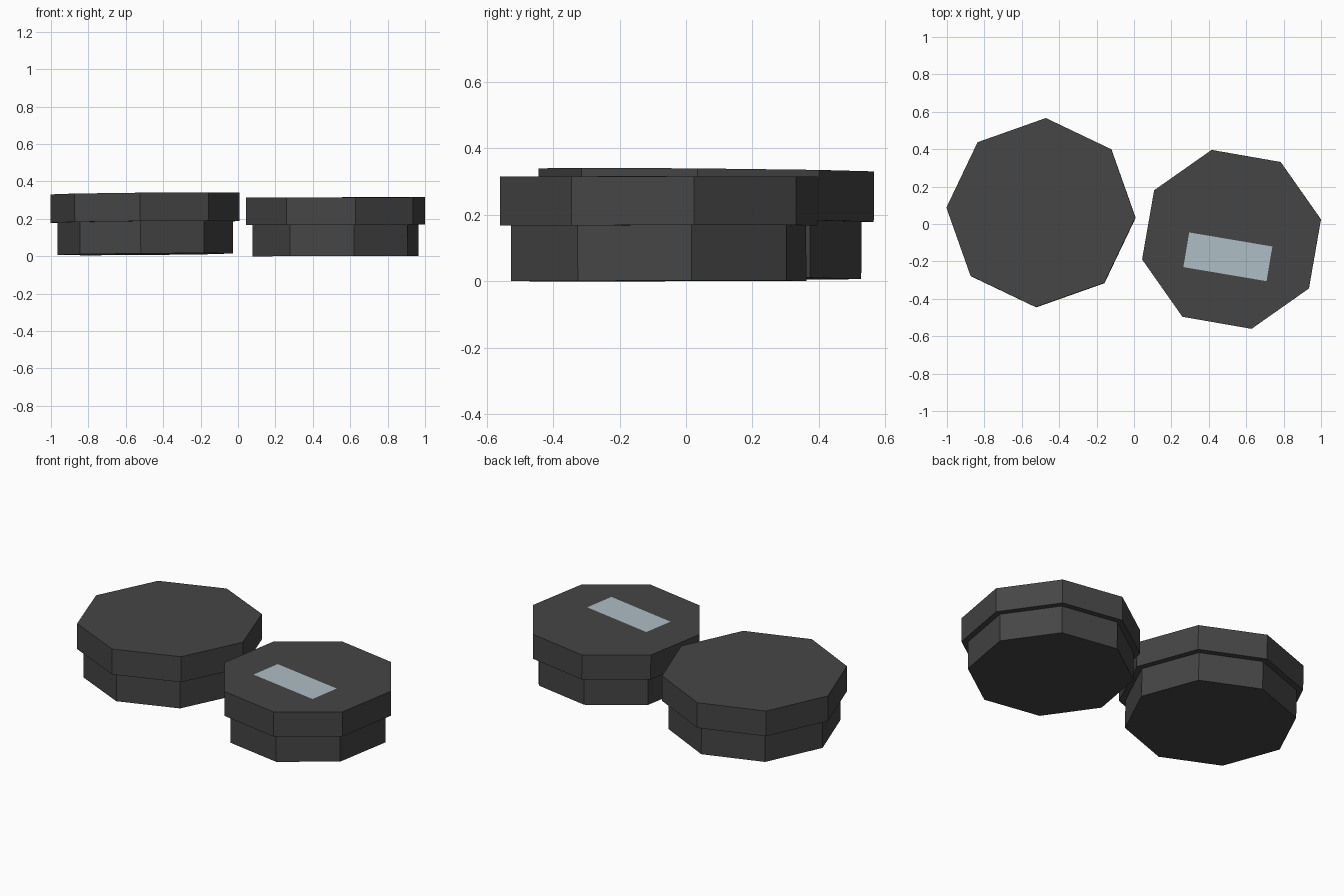
import bpy
import bmesh
from math import radians
from mathutils import Matrix, Vector

if "Cube" in bpy.data.objects:
    bpy.data.objects.remove(bpy.data.objects["Cube"])


def material(name, colour):
    m = bpy.data.materials.new(name)
    m.diffuse_color = (*colour, 1)
    m.use_nodes = True
    m.node_tree.nodes["Principled BSDF"].inputs["Base Color"].default_value = m.diffuse_color
    return m


BLACK = material("dark_plastic", (0.06, 0.06, 0.06))
PALE = material("pale_label", (0.42, 0.51, 0.55))


def finish(name, bm, mat, frame):
    bm.transform(frame)
    mesh = bpy.data.meshes.new(name)
    bm.to_mesh(mesh)
    bm.free()
    mesh.materials.append(mat)
    bpy.context.collection.objects.link(bpy.data.objects.new(name, mesh))


def octagon_prism(name, radius, z0, z1, turn, frame):
    bm = bmesh.new()
    bmesh.ops.create_cone(bm, cap_ends=True, segments=8, radius1=radius,
                          radius2=radius, depth=z1 - z0)
    # align the first corner with local +x, then turn
    first = min(bm.verts, key=lambda v: abs(v.co.y) - v.co.x)
    angle = Vector((1, 0)).angle_signed(first.co.xy)
    place = Matrix.Translation((0, 0, (z0 + z1) / 2)) @ Matrix.Rotation(turn + angle, 4, "Z")
    bm.transform(place)
    finish(name, bm, BLACK, frame)


def label_plate(name, centre, size, z, turn, mat, frame):
    bm = bmesh.new()
    bmesh.ops.create_grid(bm, x_segments=1, y_segments=1, size=0.5)
    bm.transform(Matrix.Translation((*centre, z)) @ Matrix.Rotation(turn, 4, "Z")
                 @ Matrix.Diagonal((*size, 1, 1)))
    finish(name, bm, mat, frame)


def jar(side, centre, z, slope, scale, turn, label_at, label_turn, label_mat):
    # slope leans the whole jar very slightly
    normal = Vector((-slope[0], -slope[1], 1)).normalized()
    lean = Vector((0, 0, 1)).rotation_difference(normal).to_matrix().to_4x4()
    frame = Matrix.Translation((*centre, z)) @ lean @ Matrix.Scale(scale, 4)
    turn, label_turn = radians(turn), radians(label_turn)
    octagon_prism(side + "_jar_body", 0.455, 0, 0.167, turn, frame)
    octagon_prism(side + "_jar_lid", 0.49, 0.167, 0.314, turn, frame)
    offset = [(a - b) / scale for a, b in zip(label_at, centre)]
    label_plate(side + "_lid_label", offset, (0.451, 0.188), 0.3155,
                label_turn, label_mat, frame)


# two lidded octagonal jars, the left one a little larger and leaning
jar("left", (-0.495, 0.058), 0.0105, (0.0085, -0.0095), 1.033, -3,
    (-0.4625, -0.03), 19.4, BLACK)
jar("right", (0.522, -0.082), 0.0005, (0.002, 0.001), 1.0, 12.6,
    (0.5025, -0.175), -9.6, PALE)
